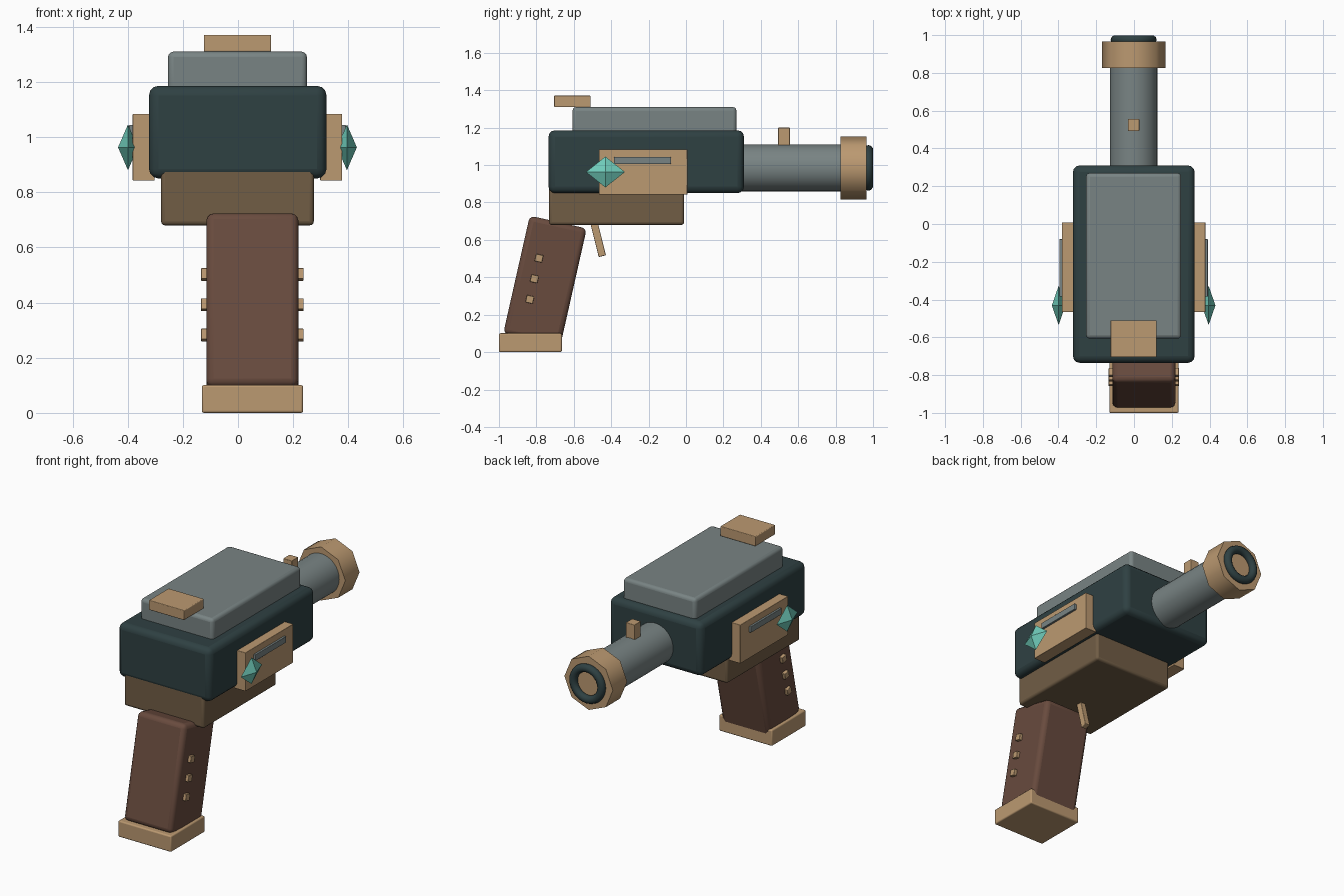
import bpy, bmesh, math
from mathutils import Matrix

if "Cube" in bpy.data.objects:
    bpy.data.objects.remove(bpy.data.objects["Cube"])


def material(name, rgb):
    m = bpy.data.materials.new(name)
    m.diffuse_color = (*rgb, 1)
    m.use_nodes = True
    m.node_tree.nodes["Principled BSDF"].inputs["Base Color"].default_value = m.diffuse_color
    return m


DARK = material("dark_teal", (0.028, 0.052, 0.055))
STEEL = material("steel", (0.19, 0.23, 0.23))
BRASS = material("brass", (0.50, 0.32, 0.165))
BRONZE = material("bronze", (0.165, 0.11, 0.06))
WOOD = material("wood", (0.14, 0.07, 0.048))
GEM = material("gem", (0.16, 0.60, 0.49))


def finish(obj, name, mat, smooth=None):
    obj.name = name
    obj.data.materials.append(mat)
    if smooth:
        bpy.ops.object.shade_smooth_by_angle(angle=math.radians(smooth))
    return obj


def box(name, x, y, z, mat, bevel=0.0, tilt=0.0):
    """Box from (min, max) ranges, optionally bevelled and tilted about x."""
    c = [(r[0] + r[1]) / 2 for r in (x, y, z)]
    d = [r[1] - r[0] for r in (x, y, z)]
    bpy.ops.mesh.primitive_cube_add(size=1, location=c)
    o = bpy.context.object
    o.data.transform(Matrix.Diagonal((*d, 1)))
    o.rotation_euler.x = tilt
    if bevel:
        mod = o.modifiers.new("bevel", 'BEVEL')
        mod.width, mod.segments = bevel, 3
    return finish(o, name, mat, 35 if bevel else None)


def tube(name, radius, y0, y1, sides, mat, smooth):
    bpy.ops.mesh.primitive_cylinder_add(vertices=sides, radius=radius, depth=y1 - y0,
                                        location=(-0.002, (y0 + y1) / 2, 0.985),
                                        rotation=(math.pi / 2, 0, 0))
    return finish(bpy.context.object, name, mat, smooth)


# Main housing
box("body", (-0.323, 0.321), (-0.735, 0.31), (0.85, 1.186), DARK, 0.035)
box("top_slide", (-0.254, 0.25), (-0.607, 0.27), (1.10, 1.31), STEEL, 0.02)
box("lower_frame", (-0.279, 0.275), (-0.732, -0.01), (0.68, 0.90), BRONZE, 0.015)
box("rear_sight", (-0.124, 0.12), (-0.705, -0.51), (1.31, 1.371), BRASS, 0.004)

# Barrel, octagonal muzzle and end ring
tube("barrel", 0.126, 0.25, 0.88, 32, STEEL, 35)
tube("muzzle", 0.168, 0.825, 0.966, 8, BRASS, 50)
bpy.ops.mesh.primitive_torus_add(major_radius=0.097, minor_radius=0.025, major_segments=32,
                                 minor_segments=10, location=(-0.002, 0.975, 0.985),
                                 rotation=(math.pi / 2, 0, 0))
finish(bpy.context.object, "muzzle_ring", DARK, 60)
box("front_sight", (-0.032, 0.028), (0.492, 0.556), (1.08, 1.20), BRASS, 0.003)

# Grip, offset slightly to one side, with its foot and studs
TILT = -math.radians(12.7)
box("grip", (-0.115, 0.219), (-0.91, -0.598), (0.057, 0.703), WOOD, 0.027, TILT)
box("grip_foot", (-0.131, 0.236), (-1.0, -0.664), (0.0, 0.101), BRASS, 0.008)
for side, x in (("left", -0.115), ("right", 0.219)):
    for i in range(3):
        y, z = -0.786 - 0.0245 * i, 0.502 - 0.11 * i
        box(f"grip_stud_{side}_{i + 1}", (x - 0.019, x + 0.019), (y - 0.02, y + 0.02),
            (z - 0.02, z + 0.02), BRASS, 0.003, TILT)

# Trigger
box("trigger", (-0.02, 0.016), (-0.494, -0.454), (0.51, 0.73), BRASS, 0.004,
    math.radians(14))

# Side panels with rail and gem, on both sides
for side, s in (("left", -1), ("right", 1)):
    def span(a, b):
        return tuple(sorted((s * a - 0.002, s * b - 0.002)))
    box(f"side_panel_{side}", span(0.30, 0.38), (-0.466, 0.008), (0.842, 1.084), BRASS, 0.003)
    box(f"panel_rail_{side}", span(0.37, 0.393), (-0.385, -0.08), (1.005, 1.044), STEEL, 0.003)
    bm = bmesh.new()
    ends = [bm.verts.new((e * 0.036, 0, 0)) for e in (-1, 1)]
    rim = [bm.verts.new((0, 0.104 * math.cos(k * math.pi / 2), 0.083 * math.sin(k * math.pi / 2)))
           for k in range(4)]
    for k in range(4):
        for e in ends:
            bm.faces.new((e, rim[k], rim[(k + 1) % 4]))
    bmesh.ops.recalc_face_normals(bm, faces=bm.faces)
    mesh = bpy.data.meshes.new(f"gem_{side}")
    bm.to_mesh(mesh)
    bm.free()
    gem = bpy.data.objects.new(f"gem_{side}", mesh)
    bpy.context.collection.objects.link(gem)
    gem.location = (s * 0.397 - 0.002, -0.431, 0.963)
    finish(gem, f"gem_{side}", GEM)
